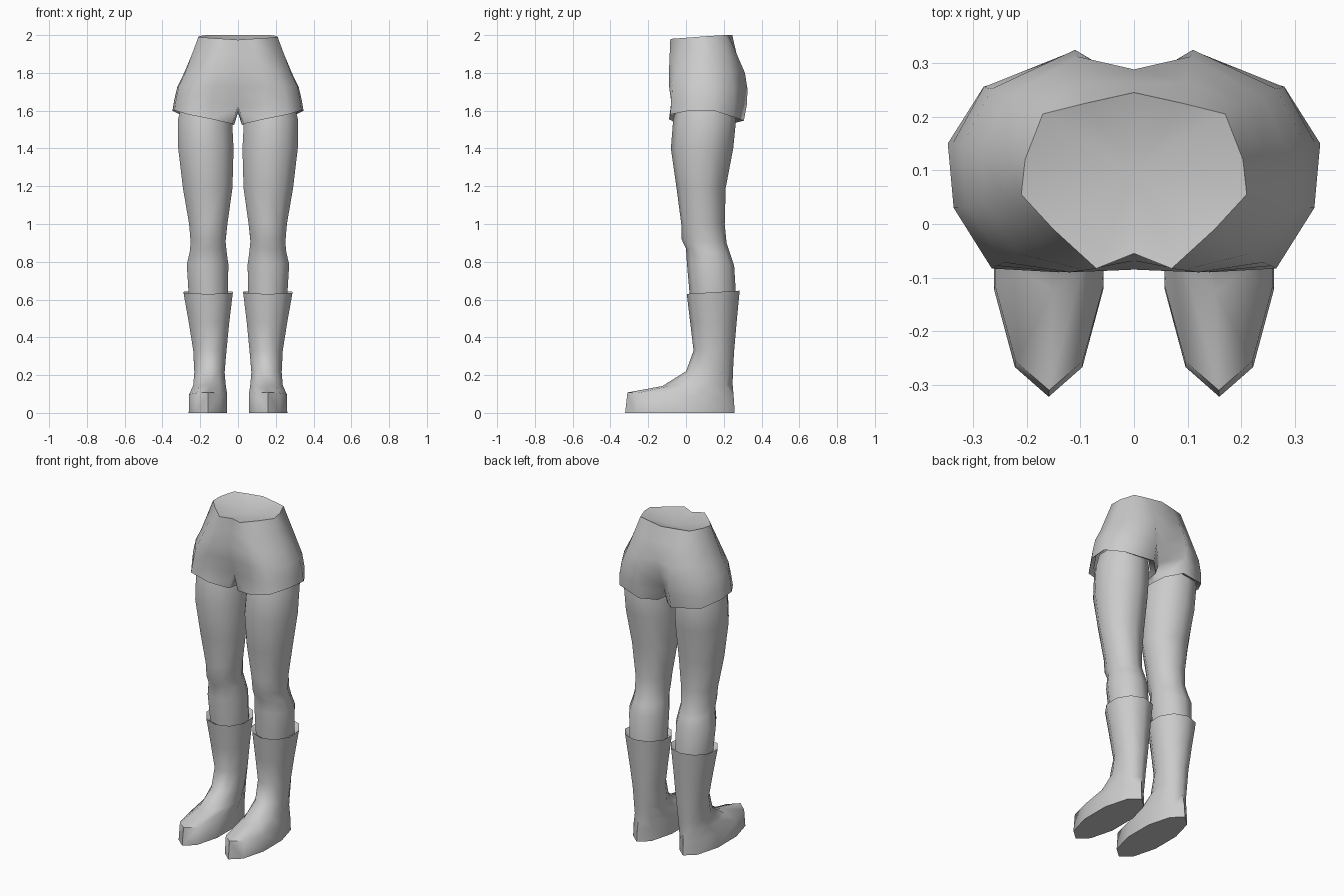
import bpy, bmesh, math


def finish(name, bm, angle=60):
    """Turn a right-half mesh into a mirrored, smooth shaded object."""
    bmesh.ops.recalc_face_normals(bm, faces=bm.faces[:])
    me = bpy.data.meshes.new(name)
    bm.to_mesh(me)
    bm.free()
    ob = bpy.data.objects.new(name, me)
    bpy.context.collection.objects.link(ob)
    bpy.ops.object.select_all(action='DESELECT')
    ob.select_set(True)
    bpy.context.view_layer.objects.active = ob
    bpy.ops.object.shade_smooth_by_angle(angle=math.radians(angle))
    mod = ob.modifiers.new("Mirror", 'MIRROR')
    mod.use_clip = True
    mod.merge_threshold = 0.001
    return ob


def bridge(bm, a, b, closed=True):
    n = len(a)
    for i in range(n if closed else n - 1):
        j = (i + 1) % n
        bm.faces.new((a[i], a[j], b[j], b[i]))


def oval(x0, x1, y0, y1, zf, zb, n=10):
    """Oval ring, height running from zf at the front to zb at the back."""
    pts = []
    for i in range(n):
        a = 2 * math.pi * i / n
        t = (1 - math.cos(a)) / 2
        pts.append(((x0 + x1) / 2 + math.sin(a) * (x1 - x0) / 2 * 1.04,
                    y0 + (y1 - y0) * t, zf + (zb - zf) * t))
    return pts


def tube(name, rings):
    bm = bmesh.new()
    loops = [[bm.verts.new(p) for p in oval(*r)] for r in rings]
    for a, b in zip(loops, loops[1:]):
        bridge(bm, a, b)
    bm.faces.new(loops[0])
    bm.faces.new(loops[-1])
    return finish(name, bm)


# Legs: x range, y range, front and back height
tube("legs", [
    (0.045, 0.30, -0.05, 0.25, 1.63, 1.63),
    (0.03, 0.32, -0.068, 0.265, 1.55, 1.55),
    (0.022, 0.318, -0.08, 0.25, 1.40, 1.40),
    (0.028, 0.293, -0.05, 0.21, 1.19, 1.19),
    (0.055, 0.26, -0.025, 0.205, 1.00, 1.00),
    (0.065, 0.252, -0.024, 0.215, 0.92, 0.90),
    (0.06, 0.255, 0.0, 0.235, 0.87, 0.84),
    (0.05, 0.272, 0.005, 0.255, 0.79, 0.78),
    (0.052, 0.262, 0.02, 0.265, 0.62, 0.62),
])

# Boots: inner rim, shaft, ankle, instep, toe and sole
tube("boots", [
    (0.05, 0.265, 0.025, 0.262, 0.615, 0.625),
    (0.026, 0.29, 0.004, 0.284, 0.63, 0.647),
    (0.045, 0.262, 0.022, 0.268, 0.48, 0.48),
    (0.06, 0.238, 0.04, 0.255, 0.33, 0.33),
    (0.07, 0.232, 0.0, 0.248, 0.22, 0.21),
    (0.064, 0.238, -0.125, 0.247, 0.142, 0.15),
    (0.056, 0.26, -0.31, 0.253, 0.108, 0.08),
    (0.056, 0.262, -0.322, 0.258, 0.0, 0.0),
])

# Shorts: half outlines from front centre round the side to back centre
waist = [(0, -0.055, 1.975), (0.07, -0.083, 1.98), (0.15, -0.01, 1.985),
         (0.21, 0.055, 1.99), (0.203, 0.12, 1.995), (0.17, 0.205, 2.0),
         (0.09, 0.225, 2.0), (0, 0.245, 2.0)]
hip = [(0, -0.085, 1.81), (0.12, -0.09, 1.81), (0.215, -0.055, 1.80),
       (0.28, 0.04, 1.80), (0.285, 0.14, 1.80), (0.235, 0.24, 1.80),
       (0.105, 0.312, 1.80), (0, 0.288, 1.81)]
seat = [(0, -0.04, 1.625), (0.14, -0.078, 1.645), (0.255, -0.078, 1.65),
        (0.328, 0.03, 1.66), (0.338, 0.15, 1.655), (0.28, 0.255, 1.63),
        (0.108, 0.324, 1.64), (0, 0.22, 1.615)]
crotch = [(0, 0.14, 1.59), (0, 0.05, 1.59)]
cuff = [(0.03, -0.045, 1.53), (0.14, -0.09, 1.555), (0.265, -0.083, 1.58),
        (0.336, 0.03, 1.602), (0.347, 0.15, 1.60), (0.28, 0.256, 1.565),
        (0.11, 0.306, 1.547), (0.032, 0.23, 1.528), (0.022, 0.14, 1.525),
        (0.02, 0.05, 1.525)]


def mix(a, b, t, grow=0.0):
    """Outline between two others, pushed outwards a little."""
    return [tuple((p + (q - p) * t) * s + o for p, q, s, o in
                  zip(u, v, (1 + grow, 1 + grow, 1), (0, -0.1 * grow, 0)))
            for u, v in zip(a, b)]


bm = bmesh.new()
arcs = [[bm.verts.new(p) for p in r] for r in
        (waist, mix(waist, hip, 0.45), hip, mix(hip, seat, 0.5, 0.03), seat)]
for a, b in zip(arcs, arcs[1:]):
    bridge(bm, a, b, closed=False)
split = arcs[-1] + [bm.verts.new(p) for p in crotch]
edge = [bm.verts.new(p) for p in cuff]
fold = [bm.verts.new((0.18 + (x - 0.18) * 0.86, 0.1 + (y - 0.1) * 0.82, z + 0.02))
        for x, y, z in cuff]
bridge(bm, split, edge)
bridge(bm, edge, fold)
# Shallow dished cap closing the waist
dish = bm.verts.new((0, 0.1, 1.95))
for u, v in zip(arcs[0], arcs[0][1:]):
    bm.faces.new((u, v, dish))
finish("shorts", bm, 75)
